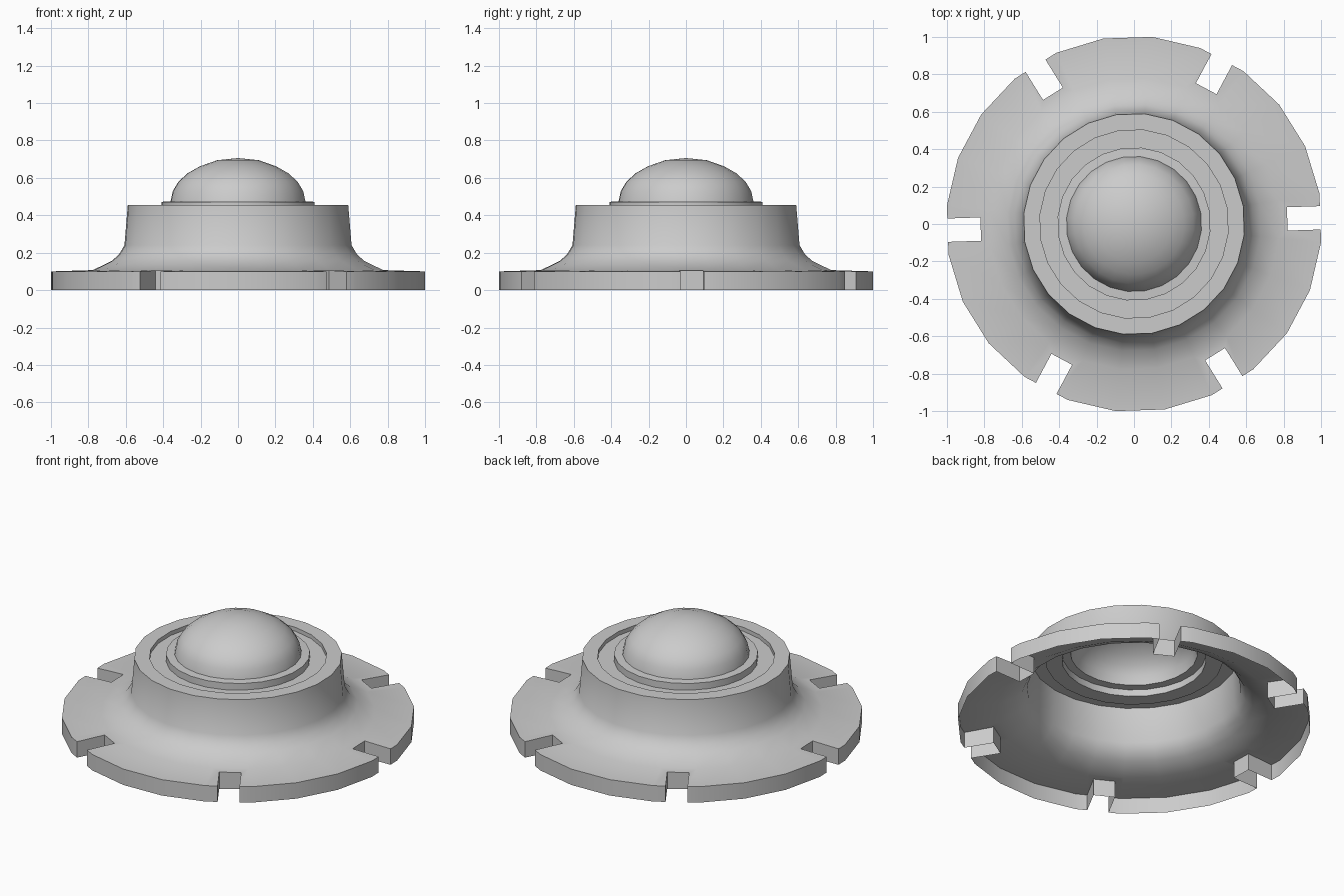
import bpy, bmesh, math

if "Cube" in bpy.data.objects:
    bpy.data.objects.remove(bpy.data.objects["Cube"])

SIDES = 24
PHASE = math.radians(9.4)
STEP = 2 * math.pi / SIDES


def polar(r, i, z):
    a = PHASE + i * STEP
    return (r * math.cos(a), r * math.sin(a), z)


def finish(bm, name, angle=35):
    me = bpy.data.meshes.new(name)
    bm.to_mesh(me)
    bm.free()
    ob = bpy.data.objects.new(name, me)
    bpy.context.collection.objects.link(ob)
    bpy.ops.object.select_all(action='DESELECT')
    ob.select_set(True)
    bpy.context.view_layer.objects.active = ob
    bpy.ops.object.shade_smooth_by_angle(angle=math.radians(angle))
    return ob


def lathe(bm, profile):
    """Revolve (r, z) points, listed from outside/bottom to inside/top."""
    prev = None
    for r, z in profile:
        if r == 0:
            tip = bm.verts.new((0, 0, z))
            for i in range(SIDES):
                bm.faces.new((prev[i], prev[(i + 1) % SIDES], tip))
            return prev
        ring = [bm.verts.new(polar(r, i, z)) for i in range(SIDES)]
        if prev:
            for i in range(SIDES):
                j = (i + 1) % SIDES
                bm.faces.new((prev[i], prev[j], ring[j], ring[i]))
        prev = ring
    return prev


# Flange and housing: one open-bottomed shell
R, TOP = 1.005, 0.10
bm = bmesh.new()
lathe(bm, [(0.78, 0.107), (0.68, 0.155), (0.64, 0.19), (0.61, 0.24),
           (0.592, 0.455), (0.505, 0.455), (0.505, 0.43), (0.41, 0.43),
           (0.41, 0.472), (0.362, 0.475)])
bm.verts.ensure_lookup_table()
inner = bm.verts[:SIDES]
outer = [bm.verts.new(polar(R, i, TOP)) for i in range(SIDES)]
outline = []
for i in range(SIDES):
    j = (i + 1) % SIDES
    edge = [outer[i]]
    if i % 4 == 3:
        # rectangular notch in the middle of every fourth side
        a = PHASE + (i + 0.5) * STEP
        flat = R * math.cos(STEP / 2)
        for d, w, z in ((flat, -1, TOP), (0.82, -1, 0.105),
                        (0.82, 1, 0.105), (flat, 1, TOP)):
            w *= 0.0625
            edge.append(bm.verts.new((d * math.cos(a) - w * math.sin(a),
                                      d * math.sin(a) + w * math.cos(a), z)))
    outline += edge
    if len(edge) == 1:
        bm.faces.new((outer[i], outer[j], inner[j], inner[i]))
    else:
        # split around the notch so each piece is convex
        o, n1, n2, n3, n4 = edge
        bm.faces.new((o, n1, n2, inner[i]))
        bm.faces.new((n2, n3, inner[j], inner[i]))
        bm.faces.new((n4, outer[j], inner[j], n3))
# rim and notch walls
low = [bm.verts.new((v.co.x, v.co.y, 0)) for v in outline]
for k in range(len(outline)):
    m = (k + 1) % len(outline)
    bm.faces.new((low[k], low[m], outline[m], outline[k]))
finish(bm, "flanged_housing")

# Dome
bm = bmesh.new()
lathe(bm, [(0.362, 0.475), (0.35, 0.53), (0.32, 0.58), (0.27, 0.625),
           (0.205, 0.662), (0.11, 0.695), (0, 0.706)])
finish(bm, "dome")
